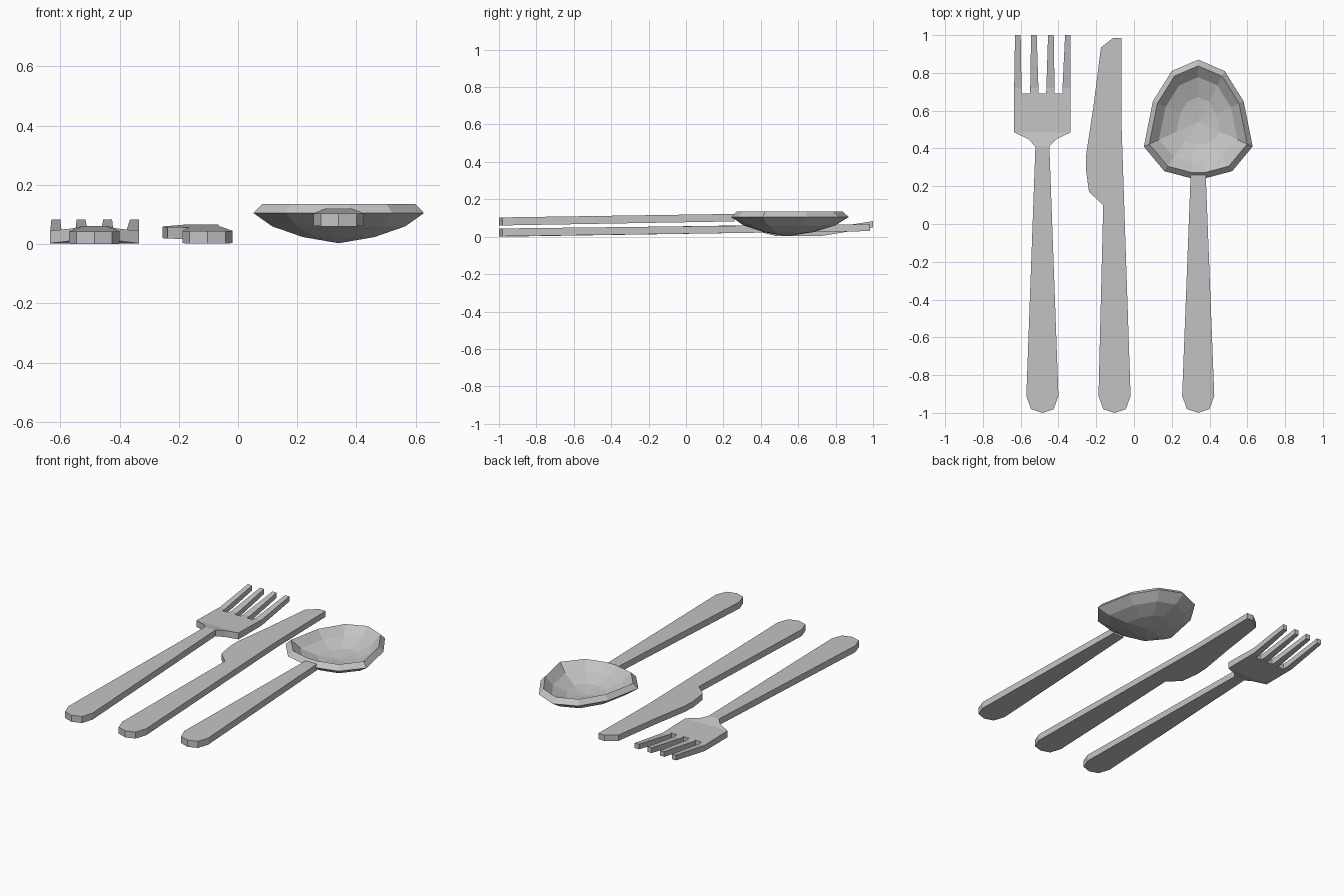
import bpy, bmesh

if "Cube" in bpy.data.objects:
    bpy.data.objects.remove(bpy.data.objects["Cube"])

steel = bpy.data.materials.new("steel grey")
steel.diffuse_color = (0.55, 0.55, 0.55, 1)
steel.use_nodes = True
steel.node_tree.nodes["Principled BSDF"].inputs["Base Color"].default_value = steel.diffuse_color


def finish(bm, name):
    bmesh.ops.recalc_face_normals(bm, faces=bm.faces)
    me = bpy.data.meshes.new(name)
    bm.to_mesh(me)
    bm.free()
    me.materials.append(steel)
    ob = bpy.data.objects.new(name, me)
    bpy.context.collection.objects.link(ob)
    return ob


def height(y, stations):
    """Bottom and top z at y, interpolated from (y, bottom, top) stations."""
    for (y0, b0, t0), (y1, b1, t1) in zip(stations, stations[1:]):
        if y <= y1 + 1e-6:
            f = (y - y0) / (y1 - y0)
            return b0 + (b1 - b0) * f, t0 + (t1 - t0) * f
    return stations[-1][1:]


def bent_plate(name, outline, stations):
    """Flat outline with thickness, bent along y."""
    bm = bmesh.new()
    base = bm.faces.new([bm.verts.new((x, y, 0)) for x, y in outline])
    ext = bmesh.ops.extrude_face_region(bm, geom=[base])
    for v in ext["geom"]:
        if isinstance(v, bmesh.types.BMVert):
            v.co.z = 1
    bmesh.ops.triangulate(bm, faces=bm.faces[:])
    for y, _, _ in stations[1:-1]:
        bmesh.ops.bisect_plane(bm, geom=bm.verts[:] + bm.edges[:] + bm.faces[:],
                               dist=1e-5, plane_co=(0, y, 0), plane_no=(0, 1, 0))
    for v in bm.verts:
        b, t = height(v.co.y, stations)
        v.co.z = t if v.co.z > 0.5 else b
    return finish(bm, name)


def handle_end(cx):
    """Rounded butt of a handle, left to right."""
    return [(cx + dx, y) for dx, y in
            ((-0.085, -0.91), (-0.06, -0.98), (0, -1), (0.06, -0.98), (0.085, -0.91))]


# Fork: handle, shoulders, four tines
fx = -0.485
tines = [(-0.335, 1), (-0.365, 1), (-0.38, 0.69), (-0.42, 0.69), (-0.425, 1),
         (-0.455, 1), (-0.465, 0.69), (-0.505, 0.69), (-0.515, 1), (-0.545, 1),
         (-0.55, 0.69), (-0.595, 0.69), (-0.60, 1), (-0.63, 1)]
fork = handle_end(fx) + [(-0.448, 0.41), (-0.41, 0.45), (-0.335, 0.485), (-0.335, 0.69)]
fork += tines + [(-0.635, 0.69), (-0.635, 0.485), (-0.56, 0.45), (-0.522, 0.41)]
bent_plate("fork", fork, [(-1, 0.0, 0.042), (0.41, 0.022, 0.062), (0.485, 0.003, 0.045),
                          (0.72, 0.003, 0.04), (1, 0.05, 0.083)])

# Knife: handle and one-sided blade
knife = handle_end(-0.103) + [(-0.065, 0.5), (-0.065, 0.985), (-0.11, 0.985), (-0.175, 0.935),
                              (-0.215, 0.62), (-0.253, 0.37), (-0.255, 0.29),
                              (-0.238, 0.17), (-0.163, 0.10)]
bent_plate("knife", knife, [(-1, 0.002, 0.044), (0.985, 0.03, 0.067)])

# Spoon handle
sx = 0.34
bent_plate("spoon_handle", handle_end(sx) + [(0.38, 0.26), (0.30, 0.26)],
           [(-1, 0.06, 0.103), (0.26, 0.082, 0.122)])

# Spoon bowl: rings of the egg-shaped rim, shrinking to a pole outside and inside
half = [(0, 0.87), (0.14, 0.81), (0.24, 0.65), (0.288, 0.41), (0.18, 0.28), (0.04, 0.243)]
rim = half + [(-x, y) for x, y in reversed(half[1:])]
cy = 0.54
bm = bmesh.new()


def ring(scale, z):
    return [bm.verts.new((sx + x * scale, cy + (y - cy) * scale, z)) for x, y in rim]


rings = [ring(s, z) for s, z in ((0.42, 0.024), (0.78, 0.06), (1, 0.105), (0.9, 0.135),
                                 (0.72, 0.085), (0.4, 0.048))]
n = len(rim)
for a, b in zip(rings, rings[1:]):
    for i in range(n):
        j = (i + 1) % n
        bm.faces.new((a[i], a[j], b[j], b[i]))
for r, z in ((rings[0], 0.003), (rings[-1], 0.033)):
    pole = bm.verts.new((sx, cy, z))
    for i in range(n):
        bm.faces.new((r[i], r[(i + 1) % n], pole))
finish(bm, "spoon_bowl")
